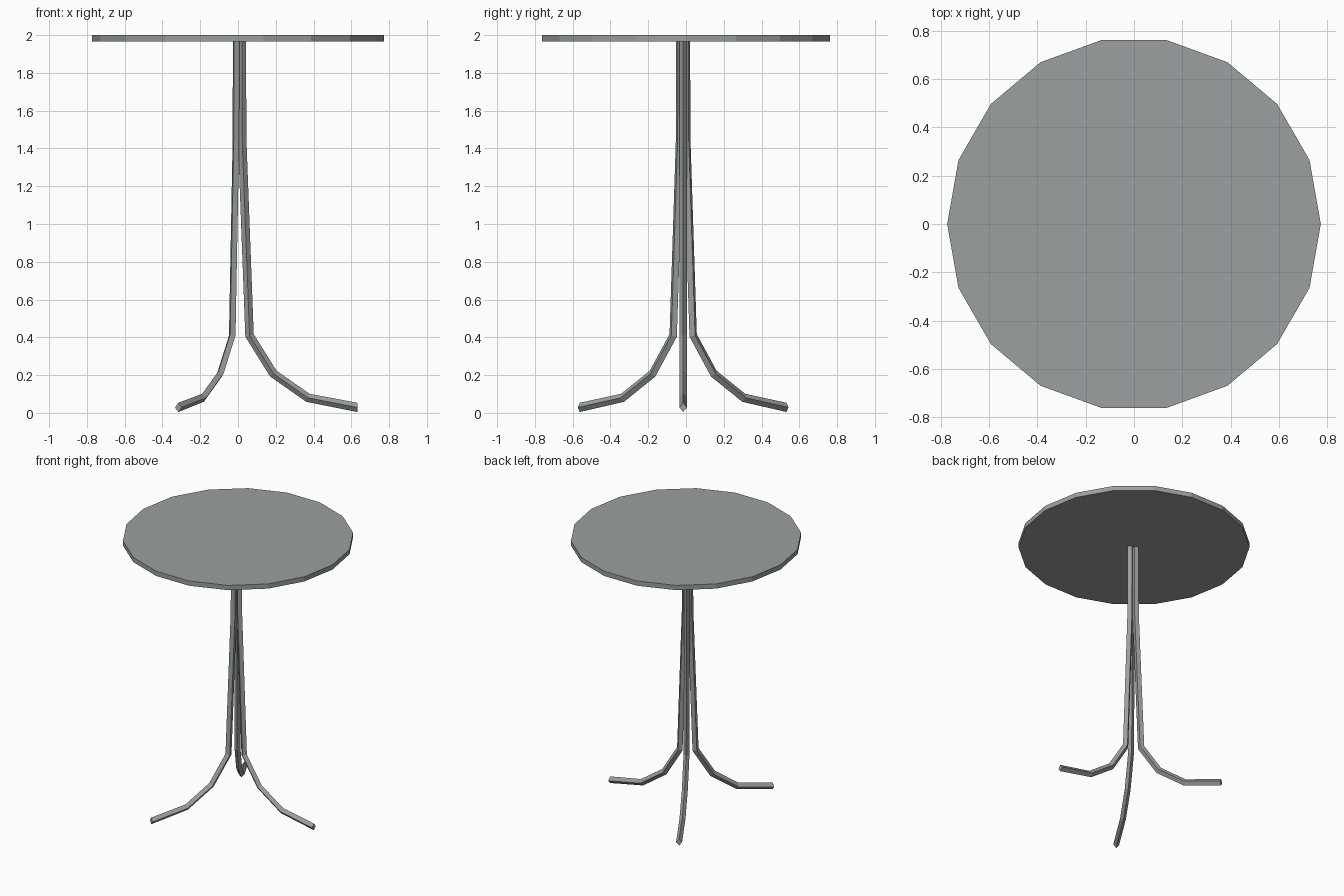
import bpy, bmesh, math
from mathutils import Vector

if "Cube" in bpy.data.objects:
    bpy.data.objects.remove(bpy.data.objects["Cube"])

grey = bpy.data.materials.new("grey metal")
grey.diffuse_color = (0.33, 0.35, 0.35, 1)
grey.use_nodes = True
grey.node_tree.nodes["Principled BSDF"].inputs["Base Color"].default_value = grey.diffuse_color


def finish(bm, name):
    bmesh.ops.recalc_face_normals(bm, faces=bm.faces[:])
    mesh = bpy.data.meshes.new(name)
    bm.to_mesh(mesh)
    bm.free()
    mesh.materials.append(grey)
    obj = bpy.data.objects.new(name, mesh)
    bpy.context.collection.objects.link(obj)
    return obj


# Round 18-sided table top
bm = bmesh.new()
rim = [bm.verts.new((0.774 * math.cos(math.radians(20 * i)),
                     0.774 * math.sin(math.radians(20 * i)), 1.965)) for i in range(18)]
base = bm.faces.new(rim)
ext = bmesh.ops.extrude_face_region(bm, geom=[base], use_keep_orig=True)
for v in ext["geom"]:
    if isinstance(v, bmesh.types.BMVert):
        v.co.z = 2.0
finish(bm, "table_top")

# Leg centre line as (distance from the middle, height)
PATH = [(0.02, 1.97), (0.022, 1.45), (0.061, 0.41), (0.187, 0.208), (0.37, 0.08), (0.632, 0.029)]
HALF_WIDTH, HALF_DEPTH = 0.02, 0.0225


def leg(name, angle):
    """Four-sided bar with its corners facing in, out and sideways, mitred at each bend."""
    out = Vector((math.cos(angle), math.sin(angle), 0))
    side = Vector((-out.y, out.x, 0))
    pts = [out * r + Vector((0, -0.015, z)) for r, z in PATH]
    bm = bmesh.new()
    rings = []
    for i, p in enumerate(pts):
        before = (p - pts[i - 1]).normalized() if i else Vector((0, 0, -1))
        after = (pts[i + 1] - p).normalized() if i < len(pts) - 1 else out
        tangent = (before + after).normalized()
        normal = side.cross(tangent)
        depth = HALF_DEPTH / max(0.5, tangent.dot(before))
        if i == len(pts) - 1:  # foot is cut off upright
            normal, depth = Vector((0, 0, 1)), 0.0245
        rings.append([bm.verts.new(p + o) for o in (normal * depth, side * HALF_WIDTH,
                                                    -normal * depth, -side * HALF_WIDTH)])
        # keep ring order consistent along the leg
        if i and (rings[i][0].co - p).dot(rings[i - 1][0].co - pts[i - 1]) < 0:
            rings[i][0], rings[i][2] = rings[i][2], rings[i][0]
    for a, b in zip(rings, rings[1:]):
        for k in range(4):
            bm.faces.new((a[k], a[(k + 1) % 4], b[(k + 1) % 4], b[k]))
    bm.faces.new(rings[0])
    bm.faces.new(rings[-1])
    finish(bm, name)


# Three legs spread evenly around the middle
for n, name in enumerate(("right_leg", "back_left_leg", "front_left_leg")):
    leg(name, math.radians(120 * n))
